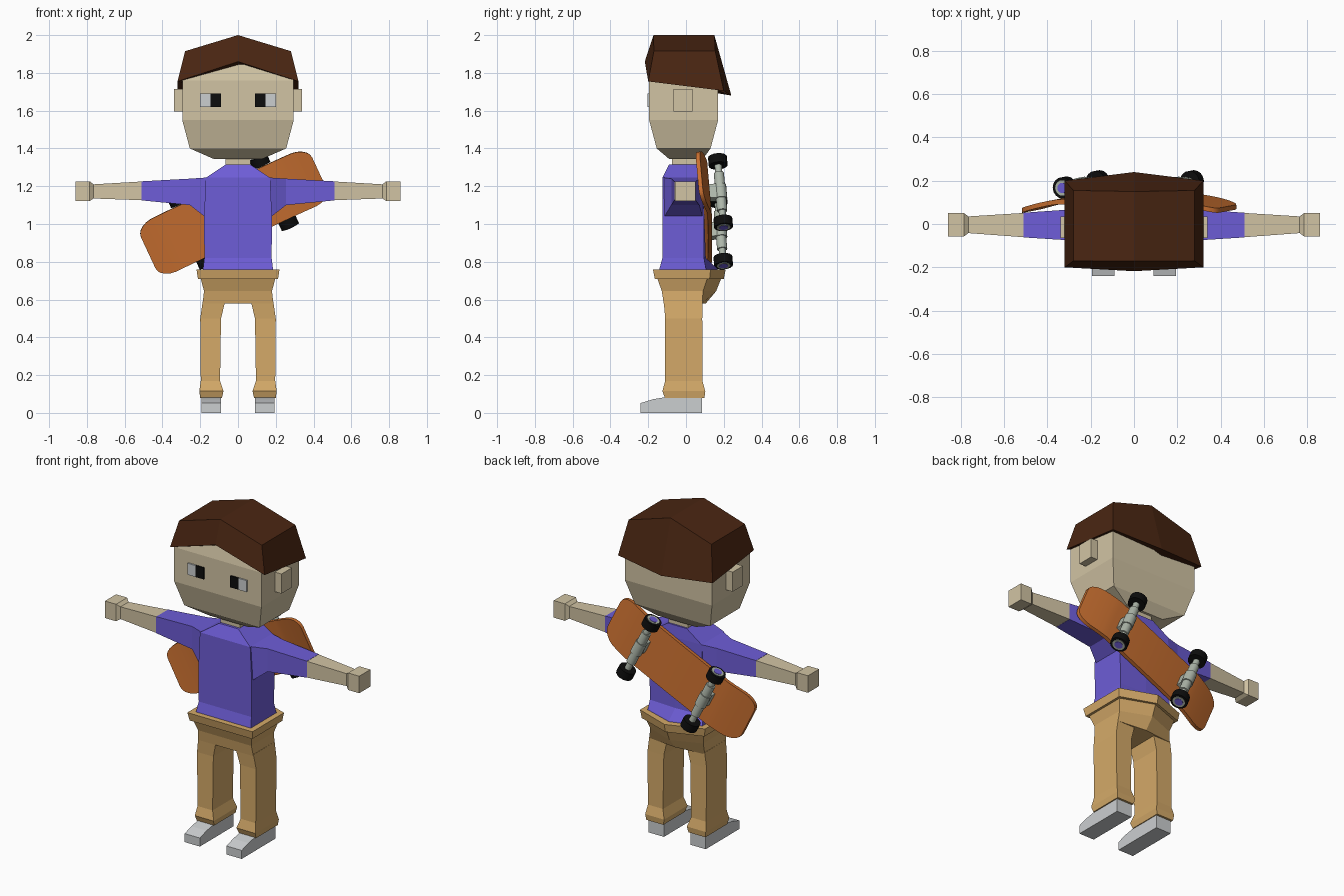
import bpy, bmesh, math
from mathutils import Matrix, Vector

if "Cube" in bpy.data.objects:
    bpy.data.objects.remove(bpy.data.objects["Cube"])


def mat(name, r, g, b):
    m = bpy.data.materials.new(name)
    m.diffuse_color = (r, g, b, 1)
    m.use_nodes = True
    m.node_tree.nodes["Principled BSDF"].inputs["Base Color"].default_value = m.diffuse_color
    return m


SKIN = mat("skin", 0.64, 0.55, 0.37)
SHIRT = mat("shirt_purple", 0.155, 0.11, 0.68)
PANTS = mat("pants_tan", 0.66, 0.40, 0.14)
HAIR = mat("hair_brown", 0.068, 0.019, 0.006)
WOOD = mat("board_orange", 0.58, 0.16, 0.03)
GREY = mat("light_grey", 0.60, 0.62, 0.63)
METAL = mat("truck_grey", 0.42, 0.47, 0.40)
BLACK = mat("black", 0.004, 0.004, 0.004)


def finish(bm, name, material, mirror=False, smooth=False):
    bmesh.ops.recalc_face_normals(bm, faces=bm.faces[:])
    me = bpy.data.meshes.new(name)
    bm.to_mesh(me)
    bm.free()
    me.materials.append(material)
    ob = bpy.data.objects.new(name, me)
    bpy.context.collection.objects.link(ob)
    if mirror:
        ob.modifiers.new("mirror", 'MIRROR')
    if smooth:
        bpy.ops.object.select_all(action='DESELECT')
        ob.select_set(True)
        bpy.context.view_layer.objects.active = ob
        bpy.ops.object.shade_smooth_by_angle(angle=math.radians(35))
    return ob


def loft(name, rings, material, mirror=False):
    """Skin a list of equal-length point rings and cap both ends."""
    bm = bmesh.new()
    vs = [[bm.verts.new(p) for p in r] for r in rings]
    n = len(vs[0])
    for a, b in zip(vs, vs[1:]):
        for i in range(n):
            j = (i + 1) % n
            bm.faces.new((a[i], a[j], b[j], b[i]))
    bm.faces.new(vs[0])
    bm.faces.new(vs[-1])
    return finish(bm, name, material, mirror)


def rect_z(z, x0, x1, y0, y1):
    return [(x0, y0, z), (x1, y0, z), (x1, y1, z), (x0, y1, z)]


def rect_x(x, y0, y1, z0, z1):
    return [(x, y0, z0), (x, y1, z0), (x, y1, z1), (x, y0, z1)]


def body_ring(z, w, front, back, back_mid):
    """Horizontal section whose back is pointed at the middle."""
    return [(-w, front, z), (w, front, z), (w, back, z), (0, back_mid, z), (-w, back, z)]


def box(name, x0, x1, y0, y1, z0, z1, material):
    return loft(name, [rect_z(z0, x0, x1, y0, y1), rect_z(z1, x0, x1, y0, y1)], material, True)


# Head, neck, ears
loft("head", [rect_z(z, -w, w, f, b) for z, w, f, b in (
    (1.345, 0.13, -0.09, 0.09), (1.40, 0.255, -0.155, 0.13), (1.55, 0.295, -0.195, 0.17),
    (1.76, 0.295, -0.195, 0.17), (1.885, 0.21, -0.165, 0.13))], SKIN)
loft("neck", [rect_z(z, -0.065, 0.065, -0.075, 0.075) for z in (1.28, 1.37)], SKIN)
box("ears", 0.285, 0.34, -0.065, 0.035, 1.595, 1.715, SKIN)

# Eyes: thin plates
box("eye_whites", 0.145, 0.20, -0.204, -0.195, 1.62, 1.69, GREY)
box("pupils", 0.09, 0.145, -0.204, -0.195, 1.62, 1.69, BLACK)

# Hair cap: ridged top, flared rim that drops towards the back
rim = [(-0.32, -0.20, 1.755), (0, -0.218, 1.86), (0.32, -0.20, 1.755),
       (0.32, 0.20, 1.705), (0, 0.24, 1.68), (-0.32, 0.20, 1.705)]
crown = [(-0.28, -0.17, 1.915), (0, -0.172, 2.0), (0.28, -0.17, 1.915),
         (0.28, 0.155, 1.915), (0, 0.15, 2.0), (-0.28, 0.155, 1.915)]
bm = bmesh.new()
lo = [bm.verts.new(p) for p in rim]
hi = [bm.verts.new(p) for p in crown]
for i in range(6):
    j = (i + 1) % 6
    bm.faces.new((lo[i], lo[j], hi[j], hi[i]))
for r in (lo, hi):
    bm.faces.new((r[0], r[1], r[4], r[5]))
    bm.faces.new((r[1], r[2], r[3], r[4]))
finish(bm, "hair", HAIR)

# Shirt body and sleeves
loft("shirt", [body_ring(*r) for r in (
    (0.74, 0.187, -0.145, 0.11, 0.175), (0.765, 0.185, -0.14, 0.105, 0.165),
    (0.82, 0.178, -0.125, 0.095, 0.105), (1.035, 0.18, -0.125, 0.095, 0.097),
    (1.245, 0.17, -0.125, 0.09, 0.092), (1.315, 0.065, -0.09, 0.085, 0.085))], SHIRT)
loft("sleeves", [rect_x(*r) for r in (
    (0.165, -0.12, 0.09, 1.03, 1.246), (0.255, -0.078, 0.07, 1.10, 1.24),
    (0.51, -0.062, 0.052, 1.125, 1.226))], SHIRT, True)

# Bare forearms ending in block hands
loft("forearms", [rect_x(*r) for r in (
    (0.51, -0.061, 0.051, 1.126, 1.225), (0.765, -0.042, 0.035, 1.135, 1.21),
    (0.785, -0.057, 0.05, 1.122, 1.226), (0.86, -0.057, 0.05, 1.122, 1.226))], SKIN, True)

# Trousers: waistband, hips, legs with flared cuffs
loft("waistband", [body_ring(*r) for r in (
    (0.71, 0.212, -0.165, 0.125, 0.20), (0.76, 0.22, -0.175, 0.13, 0.21))], PANTS)
loft("hips", [body_ring(*r) for r in (
    (0.58, 0.187, -0.118, 0.086, 0.105), (0.645, 0.18, -0.128, 0.09, 0.16),
    (0.72, 0.20, -0.155, 0.115, 0.19))], PANTS)
loft("legs", [rect_z(*r) for r in (
    (0.08, 0.085, 0.20, -0.112, 0.098), (0.115, 0.077, 0.205, -0.125, 0.102),
    (0.17, 0.095, 0.197, -0.11, 0.087), (0.50, 0.09, 0.20, -0.11, 0.086),
    (0.59, 0.068, 0.187, -0.118, 0.087))], PANTS, True)

# Shoes: side profile extruded across x
side = [(-0.24, 0), (0.085, 0), (0.085, 0.085), (-0.10, 0.085), (-0.175, 0.072), (-0.24, 0.052)]
loft("shoes", [[(x, y, z) for y, z in side] for x in (0.09, 0.193)], GREY, True)

# Skateboard on the back: local x = length, y = width, z = away from the body
ang = math.radians(25)
ax = Vector((-math.cos(ang), 0, -math.sin(ang)))
ay = Vector((-math.sin(ang), -0.08, math.cos(ang))).normalized()
az = ax.cross(ay).normalized()
ay = az.cross(ax)
FRAME = Matrix.Translation((-0.024, 0.115, 1.0625)) @ Matrix((ax, ay, az)).transposed().to_4x4()

# Deck with rounded corners and bent ends
bm = bmesh.new()
ends = (0.30, 0.34, 0.38, 0.41, 0.44, 0.465, 0.485, 0.495, 0.5)
rows = []
for u in [-e for e in reversed(ends)] + [0] + list(ends):
    a = min(max((abs(u) - 0.4) / 0.1, 0), 1)
    w = 0.155 - 0.065 * (1 - math.sqrt(1 - a * a))
    drop = 0.045 * (max(abs(u) - 0.28, 0) / 0.22) ** 1.4
    rows.append([[bm.verts.new((u, v, z - drop)) for v in (-w, w)] for z in (-0.011, 0.011)])
for p, q in zip(rows, rows[1:]):
    for k in range(2):
        bm.faces.new((p[k][0], p[k][1], q[k][1], q[k][0]))
        bm.faces.new((p[0][k], p[1][k], q[1][k], q[0][k]))
for e in (rows[0], rows[-1]):
    bm.faces.new((e[0][0], e[0][1], e[1][1], e[1][0]))
deck = finish(bm, "skateboard_deck", WOOD, smooth=True)
deck.matrix_world = FRAME


def rods(name, parts, material):
    """Cylinders along the board's width: (u, v, radius, length)."""
    bm = bmesh.new()
    for u, v, r, length in parts:
        m = Matrix.Translation((u, v, 0.068)) @ Matrix.Rotation(math.pi / 2, 4, 'X')
        bmesh.ops.create_cone(bm, cap_ends=True, segments=16, radius1=r, radius2=r,
                              depth=length, matrix=m)
    finish(bm, name, material, smooth=True).matrix_world = FRAME


# Trucks, wheels and hubs
U = (-0.24, 0.24)
corners = [(u, s) for u in U for s in (-1, 1)]
rods("axles", [(u, 0, r, l) for u in U for r, l in ((0.033, 0.08), (0.027, 0.22), (0.019, 0.33))], METAL)
rods("wheels", [(u, s * 0.18, 0.05, 0.05) for u, s in corners], BLACK)
rods("hub_rings", [(u, s * 0.205, 0.036, 0.006) for u, s in corners], METAL)
rods("hub_centres", [(u, s * 0.207, 0.024, 0.006) for u, s in corners], SHIRT)
bm = bmesh.new()
for u in U:
    m = Matrix.Translation((u, 0, 0.035)) @ Matrix.Diagonal((0.05, 0.08, 0.06, 1))
    bmesh.ops.create_cube(bm, size=1, matrix=m)
finish(bm, "truck_mounts", METAL).matrix_world = FRAME
